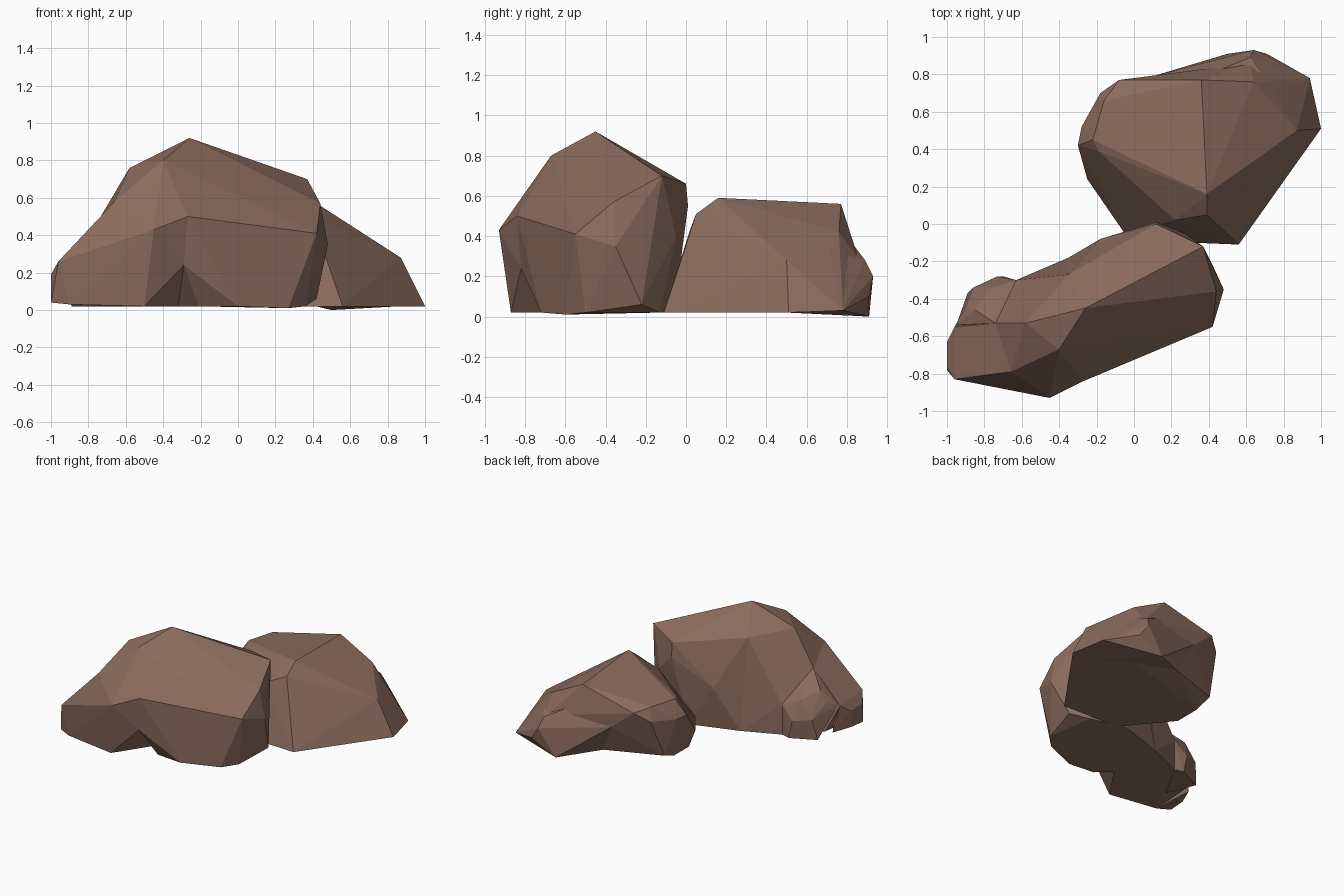
import bpy
import bmesh
import math

# Remove only the default cube
default_cube = bpy.data.objects.get("Cube")
if default_cube:
    bpy.data.objects.remove(default_cube, do_unlink=True)


def make_material(name, colour):
    material = bpy.data.materials.new(name)
    material.use_nodes = True
    material.diffuse_color = colour
    material.node_tree.nodes["Principled BSDF"].inputs["Base Color"].default_value = colour
    return material


stone = make_material("brown stone", (.26, .15, .11, 1))


def chiselled_rock(name, corners):
    """Wrap a flat-faceted stone around its outermost corners."""
    bm = bmesh.new()
    for corner in corners:
        bm.verts.new(corner)
    hull = bmesh.ops.convex_hull(bm, input=bm.verts)
    loose = [v for v in hull["geom_interior"] if isinstance(v, bmesh.types.BMVert)]
    bmesh.ops.delete(bm, geom=loose, context="VERTS")
    # Merge nearly coplanar triangles into broad facets
    bmesh.ops.dissolve_limit(bm, angle_limit=math.radians(3),
                             verts=bm.verts, edges=bm.edges)
    bmesh.ops.recalc_face_normals(bm, faces=bm.faces)
    mesh = bpy.data.meshes.new(name)
    bm.to_mesh(mesh)
    bm.free()
    mesh.materials.append(stone)
    rock = bpy.data.objects.new(name, mesh)
    bpy.context.collection.objects.link(rock)
    return rock


# Corners shared by neighbouring pieces of the tall boulder
peak, shoulder = (-.26, -.45, .92), (-.4, -.67, .8)
back_ridge, brow = (-.35, -.27, .72), (-.27, -.84, .5)
notch_top, crease_foot = (-.29, -.82, .24), (-.32, -.6, .02)
back_foot = (-.35, -.18, .02)
cheek, hip = (-.66, -.79, .58), (-.74, -.53, .49)
front_bulge, front_foot = (-.45, -.93, .43), (-.5, -.87, .02)
rear_bulge, rear_foot = (-.63, -.3, .26), (-.63, -.3, .02)

# Tall boulder: main body, undercut along its front foot
chiselled_rock("tall_boulder_body", [
    peak, shoulder, back_ridge, brow, notch_top, crease_foot, back_foot,
    (.37, -.12, .7), (.12, 0, .66), (.12, .01, .55), (.44, -.36, .57),
    (.48, -.35, .35), (.42, -.55, .41),
    (-.21, -.7, .02), (0, -.72, .02), (.27, -.6, .01), (.36, -.5, .02),
    (.42, -.22, .06), (.3, -.13, .02), (.27, -.05, .4),
    (.02, -.06, .02), (-.18, -.08, .35),
])

# Tall boulder: steep shoulder, parted from the body by a low notch in front
chiselled_rock("tall_boulder_shoulder", [
    peak, shoulder, back_ridge, brow, notch_top, crease_foot, back_foot,
    (-.58, -.53, .76), cheek, hip, front_bulge, front_foot,
    rear_bulge, rear_foot,
])

# Tall boulder: gentler end slope
chiselled_rock("tall_boulder_end", [
    cheek, hip, front_bulge, front_foot, rear_bulge, rear_foot,
    (-.96, -.83, .26), (-.9, -.82, .03), (-.96, -.55, .24),
    (-.9, -.45, .06),
])

# Small knob at the back of the end slope
chiselled_rock("back_knob", [
    hip, rear_bulge, rear_foot, (-.76, -.34, .31), (-.85, -.46, .37),
    (-.9, -.46, .28), (-.86, -.34, .18), (-.73, -.28, .16),
    (-.7, -.28, .02), (-.89, -.37, .02), (-.95, -.54, .25), (-.8, -.6, .02),
])

# Blunt chipped tip at the far end
chiselled_rock("end_chip", [
    (-.96, -.83, .26), (-.96, -.55, .24), (-1, -.63, .18), (-1, -.77, .19),
    (-1, -.78, .04), (-1, -.65, .05), (-.9, -.82, .03), (-.93, -.5, .04),
    (-.85, -.65, .3),
])

# Corners shared by the low boulder and its rear ledge
rear_corner, right_tip = (.74, .71, .33), (.94, .78, .03)
left_bulge, rear_hollow = (.1, .79, .3), (.21, .73, .07)

# Low boulder behind, with a broad tilted top
chiselled_rock("low_boulder", [
    rear_corner, right_tip, left_bulge, rear_hollow,
    (.39, .16, .59), (.36, .77, .56), (-.08, .77, .45), (-.16, .66, .48),
    (-.22, .45, .48), (-.19, .39, .47), (-.18, .7, .38), (-.28, .52, .36),
    (-.3, .42, .36), (-.25, .24, .16), (.39, .05, .51), (.22, .02, .43),
    (-.05, -.05, .1), (.56, -.11, .02), (.08, -.09, .02), (.64, .76, .42),
    (.5, .78, .47), (.62, .86, .28), (.87, .5, .28), (1, .51, .02),
    (-.22, .58, .08), (-.21, .45, .03), (-.2, .25, .02),
])

# Ledge jutting out below the back of the low boulder
chiselled_rock("rear_ledge", [
    rear_corner, right_tip, left_bulge, rear_hollow,
    (.64, .93, .2), (.62, .89, .28), (.71, .91, .1), (.5, .91, 0),
    (.4, .8, .4), (.86, .5, .02),
])
